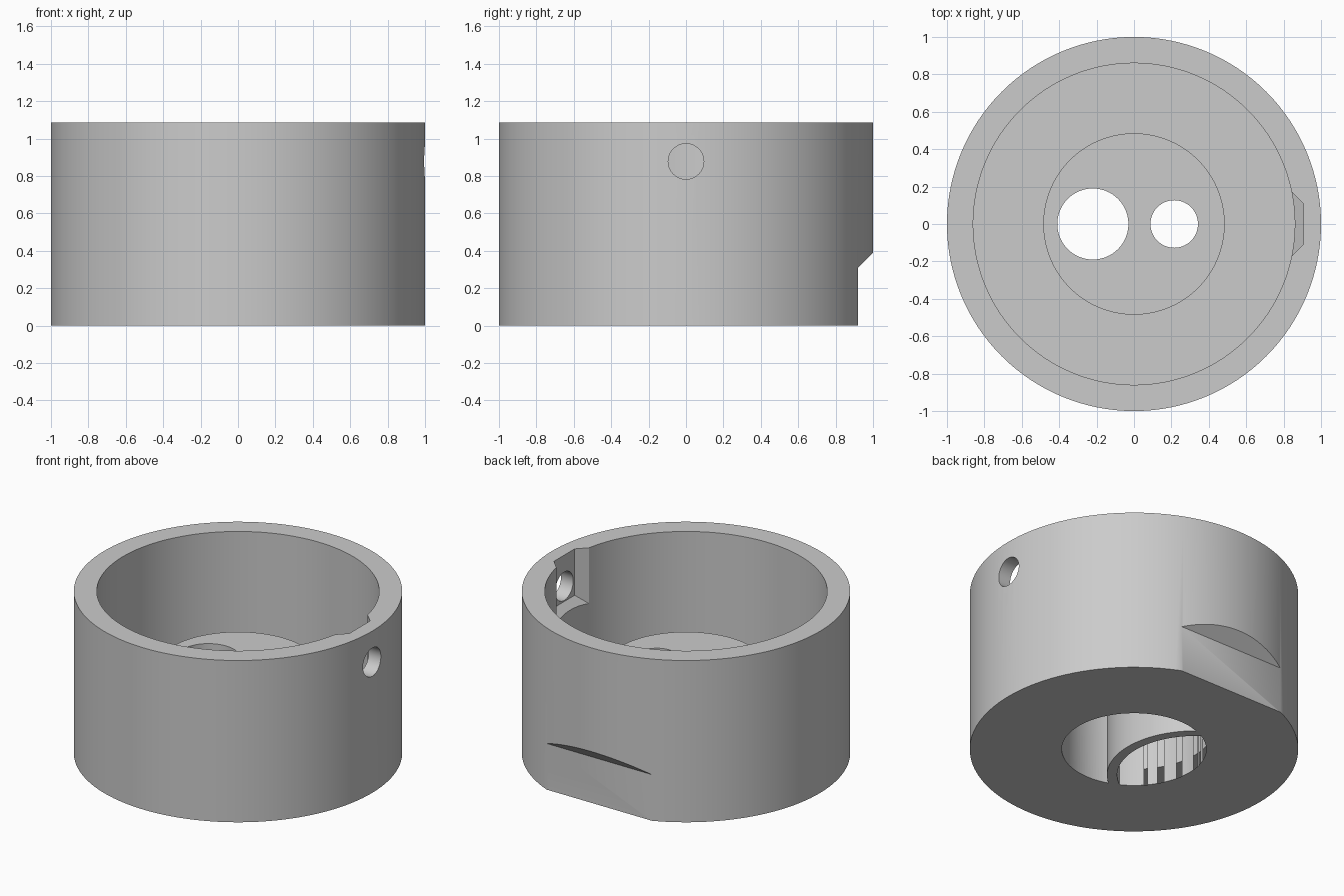
import bpy, bmesh, math
from mathutils import Matrix, Vector

cube = bpy.data.objects.get("Cube")
if cube:
    bpy.data.objects.remove(cube, do_unlink=True)

HEIGHT = 1.087
BOSS_TOP, CEILING = 0.587, 0.53
SEGMENTS = 128

grey = bpy.data.materials.new("plain grey")
grey.use_nodes = True
grey.diffuse_color = (0.6, 0.6, 0.6, 1)
grey.node_tree.nodes["Principled BSDF"].inputs["Base Color"].default_value = (0.6, 0.6, 0.6, 1)


def finish(name, bm):
    bmesh.ops.recalc_face_normals(bm, faces=bm.faces)
    mesh = bpy.data.meshes.new(name)
    bm.to_mesh(mesh)
    bm.free()
    obj = bpy.data.objects.new(name, mesh)
    bpy.context.collection.objects.link(obj)
    mesh.materials.append(grey)
    return obj


def lathe(name, profile):
    """Revolve an (r, z) profile that starts and ends on the axis."""
    bm = bmesh.new()
    verts = [bm.verts.new((r, 0, z)) for r, z in profile]
    edges = [bm.edges.new(pair) for pair in zip(verts, verts[1:])]
    bmesh.ops.spin(bm, geom=verts + edges, axis=(0, 0, 1), cent=(0, 0, 0),
                   angle=math.tau, steps=SEGMENTS, use_merge=True)
    bmesh.ops.remove_doubles(bm, verts=bm.verts, dist=1e-5)
    return finish(name, bm)


def cylinder(name, radius, start, end, segments=64):
    a, b = Vector(start), Vector(end)
    turn = Vector((0, 0, 1)).rotation_difference(b - a).to_matrix().to_4x4()
    bm = bmesh.new()
    bmesh.ops.create_cone(bm, cap_ends=True, segments=segments, radius1=radius,
                          radius2=radius, depth=(b - a).length,
                          matrix=Matrix.Translation((a + b) / 2) @ turn)
    return finish(name, bm)


def prism(name, outline, offset):
    """Extrude a 3D outline along an offset."""
    bm = bmesh.new()
    face = bm.faces.new([bm.verts.new(p) for p in outline])
    new = bmesh.ops.extrude_face_region(bm, geom=[face])["geom"]
    bmesh.ops.translate(bm, vec=offset,
                        verts=[v for v in new if isinstance(v, bmesh.types.BMVert)])
    return finish(name, bm)


def cut(target, cutter):
    mod = target.modifiers.new("cut", "BOOLEAN")
    mod.operation, mod.solver, mod.object = "DIFFERENCE", "EXACT", cutter
    cutter.hide_render = True
    bpy.context.view_layer.objects.active = target
    bpy.ops.object.modifier_apply(modifier=mod.name)
    bpy.data.objects.remove(cutter, do_unlink=True)


# Round cup with a raised central boss on its floor
FLOOR = 0.14
body = lathe("cup_body", [(0, 0), (1, 0), (1, HEIGHT), (0.86, HEIGHT), (0.86, FLOOR),
                          (0.485, FLOOR), (0.485, BOSS_TOP), (0, BOSS_TOP)])

# Hollow underside of the boss and the two holes through its top
cut(body, cylinder("recess_cutter", 0.44, (0, 0, -0.1), (0, 0, CEILING), SEGMENTS))
for x, radius in ((-0.22, 0.19), (0.215, 0.127)):
    cut(body, cylinder("port_cutter", radius, (x, 0, 0.4), (x, 0, 0.8)))

# Flat with a sloping shoulder low on the back
cut(body, prism("flat_cutter",
                [(-1, 0.92, -0.1), (-1, 0.92, 0.31), (-1, 1.12, 0.51), (-1, 1.12, -0.1)],
                (2, 0, 0)))

# Bevelled notch inside the left wall, open at the rim
bm = bmesh.new()
rings = []
for grow in (0, 0.15):
    x, half, low = 0.905 - grow, 0.11 + grow, 0.775 - grow
    rings.append([bm.verts.new((x, y, z)) for y, z in
                  ((-half, low), (half, low), (half, 1.3), (-half, 1.3))])
for ring in rings:
    bm.faces.new(ring)
for i in range(4):
    j = (i + 1) % 4
    bm.faces.new((rings[0][i], rings[0][j], rings[1][j], rings[1][i]))
cut(body, finish("notch_cutter", bm))

# Side screw hole through the notch
cut(body, cylinder("screw_hole_cutter", 0.095, (0.7, 0, 0.878), (1.2, 0, 0.878)))

# Curved partition dividing the recess between the two holes
CENTRE, STEPS = -0.49, 32


def arc(radius, reach):
    # end the arc just inside the recess wall
    end = math.acos((reach ** 2 - radius ** 2 - CENTRE ** 2) / (2 * radius * CENTRE))
    return [(CENTRE + radius * math.cos(t), radius * math.sin(t), 0)
            for t in (end * (2 * i / STEPS - 1) for i in range(STEPS + 1))]


partition = prism("recess_partition", arc(0.54, 0.442) + arc(0.478, 0.442)[::-1],
                  (0, 0, CEILING + 0.005))

# Smooth round walls with crisp edges
for obj in (body, partition):
    bpy.ops.object.select_all(action="DESELECT")
    obj.select_set(True)
    bpy.context.view_layer.objects.active = obj
    bpy.ops.object.shade_smooth_by_angle(angle=math.radians(30))
